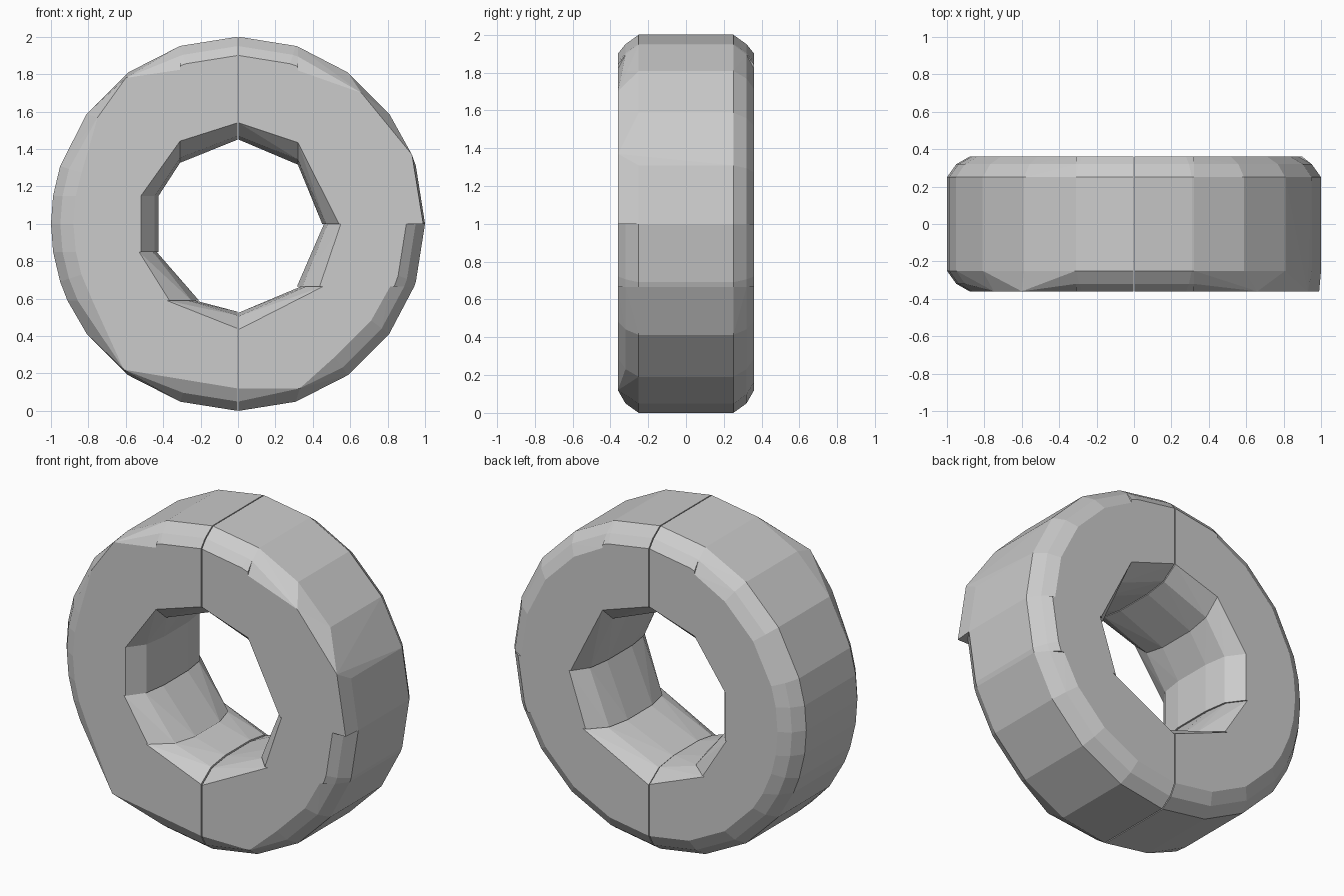
import bpy, bmesh
from math import cos, sin, sqrt, radians

cube = bpy.data.objects.get("Cube")
if cube:
    bpy.data.objects.remove(cube, do_unlink=True)

rubber = bpy.data.materials.new("light_grey_rubber")
rubber.use_nodes = True
grey = (0.6, 0.6, 0.6, 1)
rubber.diffuse_color = grey
rubber.node_tree.nodes["Principled BSDF"].inputs["Base Color"].default_value = grey

HALF = 0.36   # half the ring's width


def arc_points(r, box):
    """Points of a circle inside a box, with its crossings of the box sides."""
    x0, x1, z0, z1 = box
    pts = [(r * cos(radians(a)), r * sin(radians(a))) for a in range(0, 360, 18)]
    for c in (x0, x1):
        if abs(c) <= r:
            h = sqrt(r * r - c * c)
            pts += [(c, h), (c, -h)]
    for c in (z0, z1):
        if abs(c) <= r:
            w = sqrt(r * r - c * c)
            pts += [(w, c), (-w, c)]
    e = 1e-5
    return [(x, z) for x, z in pts if x0 - e <= x <= x1 + e and z0 - e <= z <= z1 + e]


def ring_chunk(name, box, hole=0.45, shoulder=0.88, front_corners=()):
    """Convex chunk of the ring; front_corners push its front edge outward."""
    profile = [(hole, 0.12), (hole + 0.02, 0.26), (hole + 0.09, HALF),
               (shoulder, HALF), (0.95, 0.32), (1.0, 0.25)]
    bm = bmesh.new()
    for r, y in profile:
        for x, z in arc_points(r, box):
            for side in (-1, 1):
                bm.verts.new((x, side * y, z + 1))
    for x, z in front_corners:
        bm.verts.new((x, -HALF, z + 1))
    hull = bmesh.ops.convex_hull(bm, input=bm.verts)
    spare = {v for v in hull["geom_interior"] + hull["geom_unused"]
             if isinstance(v, bmesh.types.BMVert)}
    bmesh.ops.delete(bm, geom=list(spare), context="VERTS")
    bmesh.ops.dissolve_limit(bm, angle_limit=radians(1), verts=bm.verts, edges=bm.edges)
    bmesh.ops.recalc_face_normals(bm, faces=bm.faces)
    mesh = bpy.data.meshes.new(name)
    bm.to_mesh(mesh)
    bm.free()
    mesh.materials.append(rubber)
    bpy.context.collection.objects.link(bpy.data.objects.new(name, mesh))


# Upper chunks
ring_chunk("top_left_chunk", (0.004, 0.32, 0, 2), shoulder=0.9)
ring_chunk("top_right_chunk", (-0.31, -0.002, 0, 2), shoulder=0.9)
ring_chunk("upper_left_chunk", (0.32, 2, 0, 2),
           front_corners=[(0.66, 0.70), (0.93, 0.37), (0.99, 0)])
ring_chunk("upper_right_chunk", (-2, -0.31, 0.15, 2),
           front_corners=[(-0.6, 0.78), (-0.75, 0.57)])

# Side chunks
ring_chunk("side_left_chunk", (0, 2, -0.335, 0), hole=0.46, shoulder=0.9)
ring_chunk("side_right_chunk", (-2, 0, -0.15, 0.15))
ring_chunk("lower_side_right_chunk", (-2, 0, -0.41, -0.15), hole=0.46)

# Bottom chunks
ring_chunk("bottom_left_chunk", (0.004, 2, -2, -0.335), hole=0.475,
           front_corners=[(0.33, -0.88)])
ring_chunk("bottom_right_chunk", (-2, -0.002, -2, -0.41), hole=0.47,
           front_corners=[(-0.61, -0.78)])
